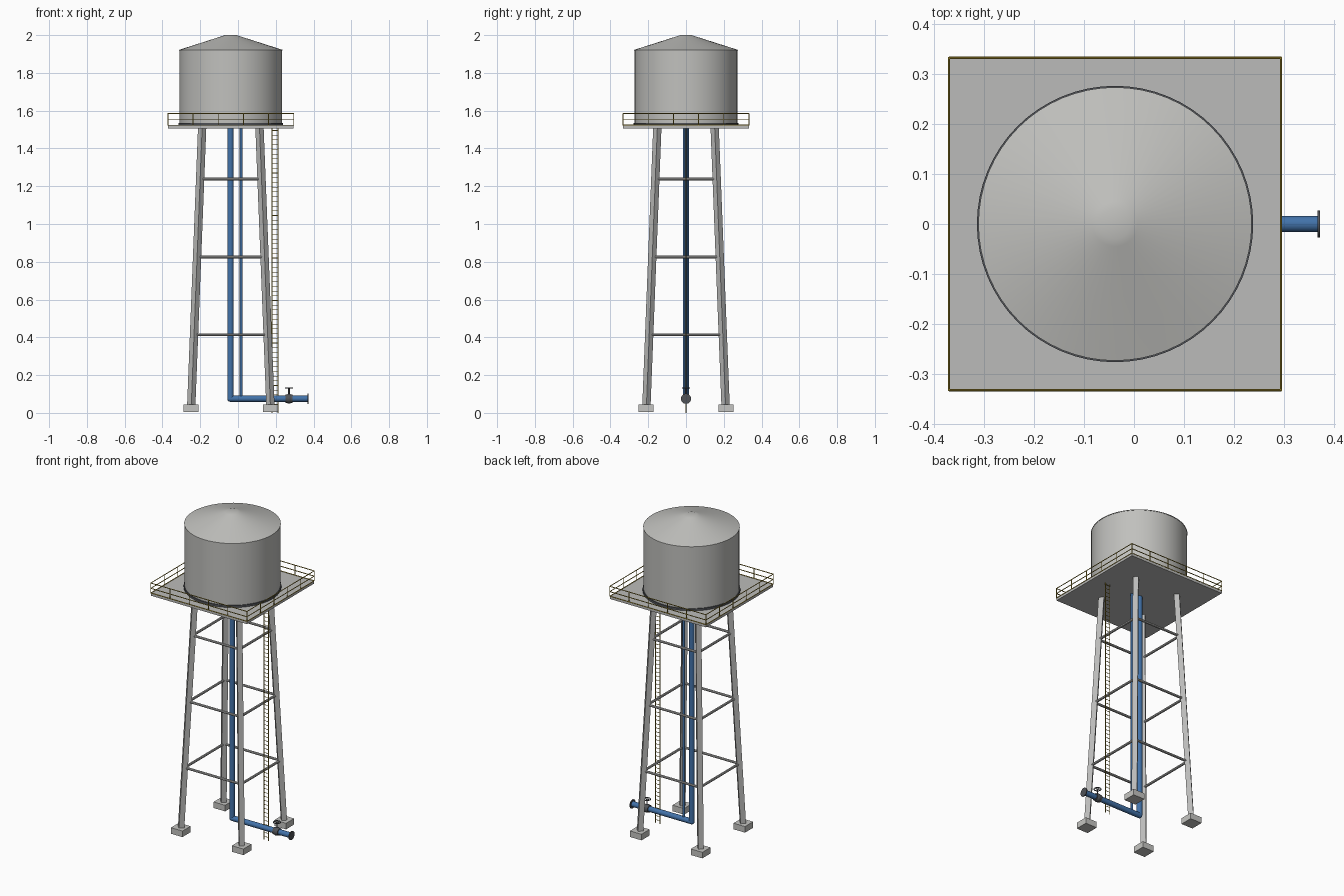
import bpy, bmesh, math
from mathutils import Vector, Matrix

if "Cube" in bpy.data.objects:
    bpy.data.objects.remove(bpy.data.objects["Cube"])

CX = -0.038          # tower axis
DECK_Z = 1.522       # top of the platform
HALF = 0.333         # half width of the platform


def material(name, rgb):
    m = bpy.data.materials.new(name)
    m.diffuse_color = (*rgb, 1)
    m.use_nodes = True
    m.node_tree.nodes["Principled BSDF"].inputs["Base Color"].default_value = m.diffuse_color
    return m


STEEL = material("tank_grey", (0.53, 0.53, 0.51))
FRAME = material("frame_grey", (0.50, 0.50, 0.49))
CONCRETE = material("concrete", (0.56, 0.56, 0.54))
BLUE = material("pipe_blue", (0.055, 0.17, 0.40))
DARK = material("dark_iron", (0.08, 0.085, 0.095))
YELLOW = material("safety_yellow", (0.42, 0.30, 0.03))


def finish(bm, name, mat, smooth=False):
    bmesh.ops.recalc_face_normals(bm, faces=bm.faces)
    me = bpy.data.meshes.new(name)
    bm.to_mesh(me)
    bm.free()
    me.materials.append(mat)
    ob = bpy.data.objects.new(name, me)
    bpy.context.collection.objects.link(ob)
    if smooth:
        bpy.ops.object.select_all(action='DESELECT')
        ob.select_set(True)
        bpy.context.view_layer.objects.active = ob
        bpy.ops.object.shade_smooth_by_angle(angle=math.radians(35))
    return ob


def rod(bm, a, b, r, sides=6):
    a, b = Vector(a), Vector(b)
    d = b - a
    rot = Vector((0, 0, 1)).rotation_difference(d).to_matrix().to_4x4()
    bmesh.ops.create_cone(bm, cap_ends=True, segments=sides, radius1=r, radius2=r,
                          depth=d.length, matrix=Matrix.Translation((a + b) / 2) @ rot)


def box(bm, centre, size):
    bmesh.ops.create_cube(bm, size=1, matrix=Matrix.Translation(centre) @ Matrix.Diagonal((*size, 1)))


def lathe(name, profile, mat, x, y=0, steps=64):
    bm = bmesh.new()
    vs = [bm.verts.new((r, 0, z)) for r, z in profile]
    es = [bm.edges.new(p) for p in zip(vs, vs[1:])]
    bmesh.ops.spin(bm, geom=vs + es, cent=(0, 0, 0), axis=(0, 0, 1),
                   angle=math.tau, steps=steps, use_duplicate=False)
    bmesh.ops.remove_doubles(bm, verts=bm.verts, dist=1e-5)
    bmesh.ops.translate(bm, verts=bm.verts, vec=(x, y, 0))
    return finish(bm, name, mat, True)


def corners(half, z):
    return [Vector((CX + sx * half, sy * half, z)) for sx, sy in ((-1, -1), (1, -1), (1, 1), (-1, 1))]


def leg_half(z):
    return 0.211 - 0.059 * z / 1.505


# Tank, roof and base ring
lathe("tank", [(0, DECK_Z), (0.272, DECK_Z), (0.272, 1.92), (0, 1.92)], STEEL, CX)
lathe("roof", [(0, 1.918), (0.274, 1.918), (0.274, 1.922), (0.045, 1.995), (0.03, 2.0), (0, 2.0)], STEEL, CX)
lathe("tank_base_ring", [(0, DECK_Z), (0.277, DECK_Z), (0.277, 1.535), (0, 1.535)], DARK, CX)

# Platform deck
bm = bmesh.new()
box(bm, (CX, 0, 1.514), (2 * HALF, 2 * HALF, 0.016))
finish(bm, "platform", FRAME)

# Guard railing: three rails and evenly spaced posts per side
bm = bmesh.new()
for z in (1.523, 1.552, 1.585):
    c = corners(HALF, z)
    for i in range(4):
        rod(bm, c[i], c[(i + 1) % 4], 0.0025)
c = corners(HALF, DECK_Z)
for i in range(4):
    for k in range(5):
        p = c[i].lerp(c[(i + 1) % 4], k / 5)
        rod(bm, p, p + Vector((0, 0, 0.063)), 0.0025)
finish(bm, "guard_railing", YELLOW)

# Leaning square legs and their footings
bm = bmesh.new()
for a, b in zip(corners(leg_half(0.03), 0.03), corners(leg_half(1.508), 1.508)):
    rod(bm, a, b, 0.022, 4)
finish(bm, "legs", FRAME)
bm = bmesh.new()
for p in corners(0.211, 0.025):
    box(bm, p, (0.08, 0.08, 0.038))
finish(bm, "footings", CONCRETE)

# Horizontal braces on three levels
bm = bmesh.new()
for z in (0.414, 0.826, 1.238):
    c = corners(leg_half(z), z)
    for i in range(4):
        rod(bm, c[i], c[(i + 1) % 4], 0.0075, 8)
finish(bm, "braces", FRAME, True)

# Ladder
bm = bmesh.new()
for x in (0.18, 0.212):
    rod(bm, (x, 0, 0), (x, 0, 1.515), 0.0022)
for i in range(60):
    z = 0.02 + i * 0.025
    rod(bm, (0.18, 0, z), (0.212, 0, z), 0.0016)
finish(bm, "ladder", YELLOW)

# Main riser, elbow, outlet pipe and thin overflow pipe
PZ = 0.075
bm = bmesh.new()
rod(bm, (-0.04, 0, PZ), (-0.04, 0, 1.51), 0.0165, 24)
rod(bm, (-0.04, 0, PZ), (0.37, 0, PZ), 0.0165, 24)
bmesh.ops.create_uvsphere(bm, u_segments=24, v_segments=12, radius=0.0165,
                          matrix=Matrix.Translation((-0.04, 0, PZ)))
finish(bm, "water_pipe", BLUE, True)
bm = bmesh.new()
rod(bm, (0.016, 0, PZ), (0.016, 0, 1.51), 0.007, 16)
finish(bm, "overflow_pipe", BLUE, True)

# Outlet flange and valve body with stem
bm = bmesh.new()
rod(bm, (0.368, 0, PZ), (0.373, 0, PZ), 0.027, 24)
finish(bm, "outlet_flange", DARK, True)
bm = bmesh.new()
rod(bm, (0.252, 0, PZ), (0.288, 0, PZ), 0.022, 24)
bmesh.ops.create_uvsphere(bm, u_segments=24, v_segments=12, radius=0.025,
                          matrix=Matrix.Translation((0.27, 0, PZ)))
rod(bm, (0.27, 0, PZ), (0.27, 0, 0.134), 0.004, 12)
for x, y in ((0.02, 0), (0, 0.02)):
    rod(bm, (0.27 - x, -y, 0.132), (0.27 + x, y, 0.132), 0.002)
finish(bm, "valve", DARK, True)

# Handwheel rim
rim = [(0.02 + 0.0028 * math.cos(i * math.tau / 8), 0.132 + 0.0028 * math.sin(i * math.tau / 8)) for i in range(9)]
lathe("handwheel", rim, DARK, 0.27, steps=24)
